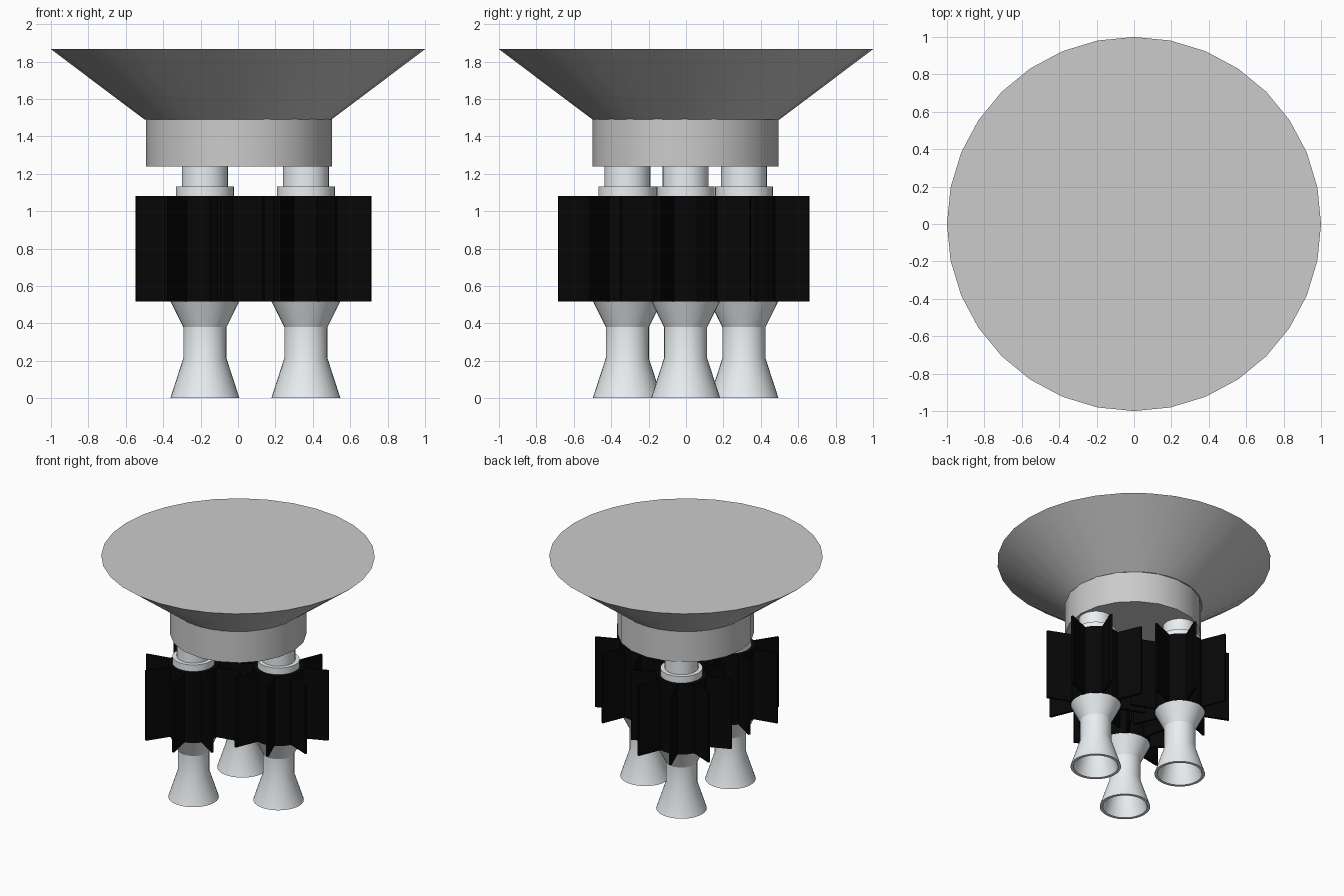
import bpy, bmesh, math

if "Cube" in bpy.data.objects:
    bpy.data.objects.remove(bpy.data.objects["Cube"])

def material(name, rgb):
    m = bpy.data.materials.new(name)
    m.diffuse_color = (*rgb, 1)
    m.use_nodes = True
    m.node_tree.nodes["Principled BSDF"].inputs["Base Color"].default_value = m.diffuse_color
    return m

GREY = material("hull_grey", (0.57, 0.57, 0.57))
PALE = material("pale_metal", (0.82, 0.86, 0.88))
BLACK = material("fin_black", (0.002, 0.002, 0.002))

def finish(name, bm, mat, loc=(0, 0), smooth=True):
    bmesh.ops.recalc_face_normals(bm, faces=bm.faces)
    me = bpy.data.meshes.new(name)
    bm.to_mesh(me)
    bm.free()
    me.materials.append(mat)
    ob = bpy.data.objects.new(name, me)
    ob.location = (loc[0], loc[1], 0)
    bpy.context.collection.objects.link(ob)
    if smooth:
        bpy.ops.object.select_all(action='DESELECT')
        ob.select_set(True)
        bpy.context.view_layer.objects.active = ob
        bpy.ops.object.shade_smooth_by_angle(angle=math.radians(25))
    return ob

def lathe(name, profile, sides, mat, loc=(0, 0), smooth=True):
    """Revolve (radius, z) points around z, capping open ends."""
    bm = bmesh.new()
    rings = []
    for r, z in profile:
        rings.append([bm.verts.new((r * math.cos(2 * math.pi * i / sides),
                                    r * math.sin(2 * math.pi * i / sides), z))
                      for i in range(sides)])
    for a, b in zip(rings, rings[1:]):
        for i in range(sides):
            j = (i + 1) % sides
            bm.faces.new((a[i], a[j], b[j], b[i]))
    bm.faces.new(rings[0])
    bm.faces.new(rings[-1])
    return finish(name, bm, mat, loc, smooth)

def radiator(name, loc, start, core=0.185, tip=0.376, half=0.009,
             z0=0.517, z1=1.08, count=8):
    """Round core with thin radial fins, extruded from one star outline."""
    bm = bmesh.new()
    outline = []
    step = 2 * math.pi / count
    root = math.sqrt(core ** 2 - half ** 2)
    for k in range(count):
        a = math.radians(start) + k * step
        c, s = math.cos(a), math.sin(a)
        for r, w in ((root, -half), (tip, -half), (tip, half), (root, half)):
            outline.append((r * c - w * s, r * s + w * c))
        for f in (0.25, 0.5, 0.75):
            b = a + f * step
            outline.append((core * math.cos(b), core * math.sin(b)))
    face = bm.faces.new([bm.verts.new((x, y, z0)) for x, y in outline])
    ext = bmesh.ops.extrude_face_region(bm, geom=[face], use_keep_orig=True)
    verts = [v for v in ext["geom"] if isinstance(v, bmesh.types.BMVert)]
    bmesh.ops.translate(bm, verts=verts, vec=(0, 0, z1 - z0))
    return finish(name, bm, BLACK, loc, smooth=False)

# Flared dish and the drum below it
lathe("dish_cone", [(0.5, 1.49), (1.0, 1.866)], 32, GREY)
lathe("base_drum", [(0.498, 1.24), (0.498, 1.495)], 20, GREY, (0.005, -0.003))

# Three engines around the axis, each with its own fin rotation
for n, start in enumerate((22.5, 22.5, 11.5)):
    t = 2 * math.pi * n / 3
    loc = (0.36 * math.cos(t) + 0.003, 0.36 * math.sin(t) - 0.002)
    # Hollow nozzle with throat and upper flare
    lathe(f"nozzle_{n + 1}",
          [(0.095, 0.36), (0.095, 0.21), (0.163, 0.0), (0.185, 0.0),
           (0.115, 0.215), (0.115, 0.38), (0.185, 0.52)], 32, PALE, loc)
    # Finned body
    radiator(f"finned_body_{n + 1}", loc, start)
    # Collar and neck joining the drum
    lathe(f"neck_{n + 1}",
          [(0.155, 1.07), (0.155, 1.133), (0.123, 1.133), (0.123, 1.245)],
          32, PALE, loc)
